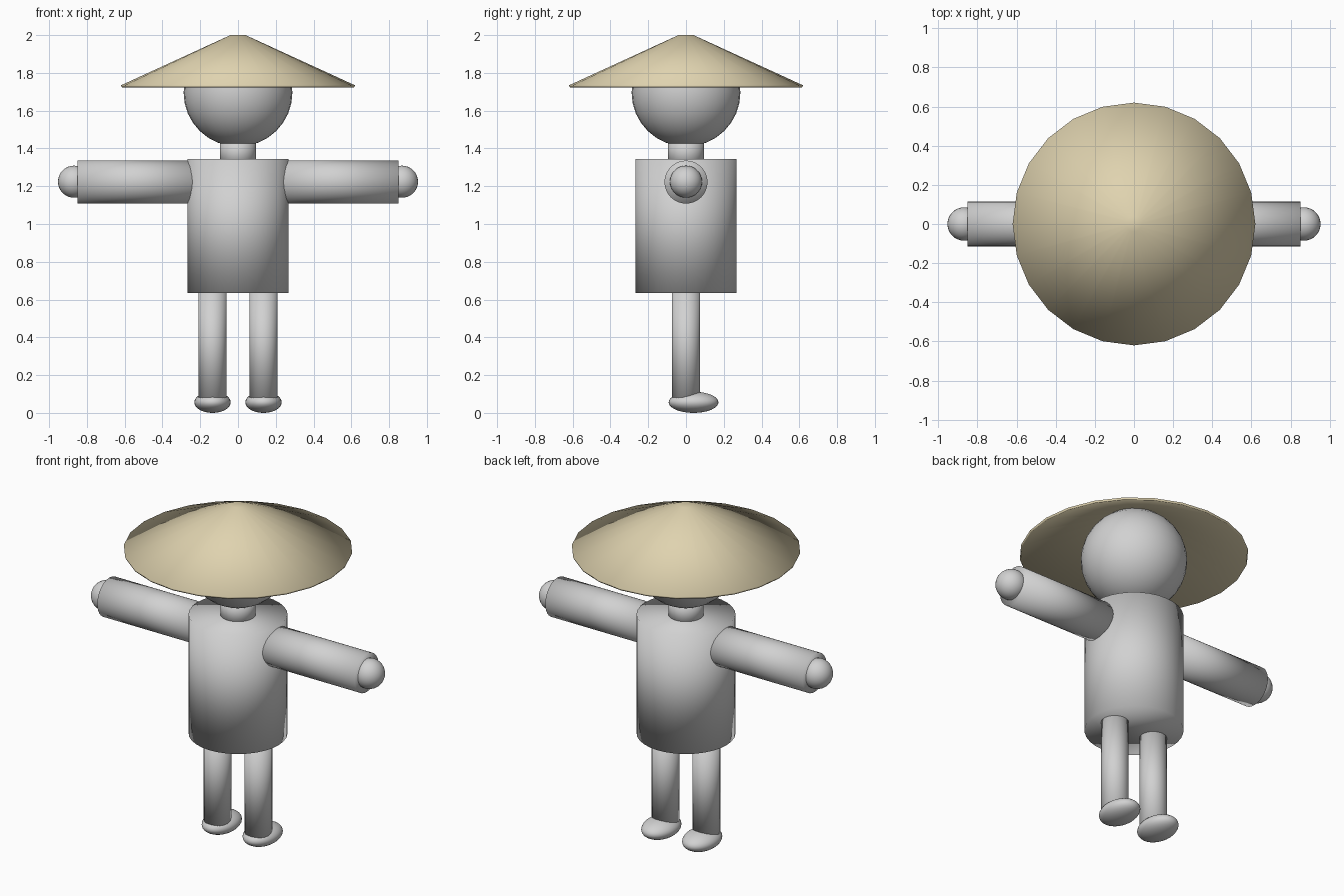
import bpy
import bmesh
from math import pi
from mathutils import Matrix

if "Cube" in bpy.data.objects:
    bpy.data.objects.remove(bpy.data.objects["Cube"])


def material(name, rgb):
    m = bpy.data.materials.new(name)
    m.use_nodes = True
    m.diffuse_color = (*rgb, 1)
    m.node_tree.nodes["Principled BSDF"].inputs["Base Color"].default_value = (*rgb, 1)
    return m


grey = material("plain_grey", (0.64, 0.64, 0.64))
straw = material("straw", (0.74, 0.65, 0.43))


def finish(name, bm, mat):
    for f in bm.faces:
        f.smooth = True
    mesh = bpy.data.meshes.new(name)
    bm.to_mesh(mesh)
    bm.free()
    mesh.materials.append(mat)
    obj = bpy.data.objects.new(name, mesh)
    bpy.context.collection.objects.link(obj)
    return obj


def tube(name, radius, start, end, x=0, z=0, axis="Z"):
    """Closed cylinder running from start to end along Z or X."""
    bm = bmesh.new()
    bmesh.ops.create_cone(bm, cap_ends=True, segments=32, radius1=radius,
                          radius2=radius, depth=abs(end - start))
    mid = (start + end) / 2
    if axis == "X":
        place = Matrix.Translation((mid, 0, z)) @ Matrix.Rotation(pi / 2, 4, "Y")
    else:
        place = Matrix.Translation((x, 0, mid))
    bm.transform(place)
    return finish(name, bm, grey)


def ball(name, centre, radii):
    bm = bmesh.new()
    bmesh.ops.create_uvsphere(bm, u_segments=32, v_segments=16, radius=1)
    bm.transform(Matrix.Translation(centre) @ Matrix.Diagonal((*radii, 1)))
    return finish(name, bm, grey)


# Torso, neck and head
tube("torso", 0.268, 0.635, 1.345)
tube("neck", 0.096, 1.3, 1.46)
ball("head", (0, 0, 1.695), (0.288, 0.288, 0.285))

# Arms, hands, legs and feet on both sides
for side, s in (("left", 1), ("right", -1)):
    tube(side + "_arm", 0.114, s * 0.2, s * 0.85, z=1.222, axis="X")
    ball(side + "_hand", (s * 0.868, 0, 1.224), (0.085, 0.085, 0.085))
    tube(side + "_leg", 0.075, 0.045, 0.66, x=s * 0.135)
    ball(side + "_foot", (s * 0.135, 0.04, 0.056), (0.096, 0.132, 0.056))

# Thin hollow cone hat, open underneath
bm = bmesh.new()
bmesh.ops.create_cone(bm, cap_ends=True, segments=24, radius1=0.62,
                      radius2=0.04, depth=0.266)
bm.transform(Matrix.Translation((0, 0, 1.867)))
bm.faces.ensure_lookup_table()
bottom = min(bm.faces, key=lambda f: f.calc_center_median().z)
bmesh.ops.delete(bm, geom=[bottom], context="FACES_ONLY")
hat = finish("cone_hat", bm, straw)
shell = hat.modifiers.new("thickness", "SOLIDIFY")
shell.thickness = 0.013
shell.offset = -1
